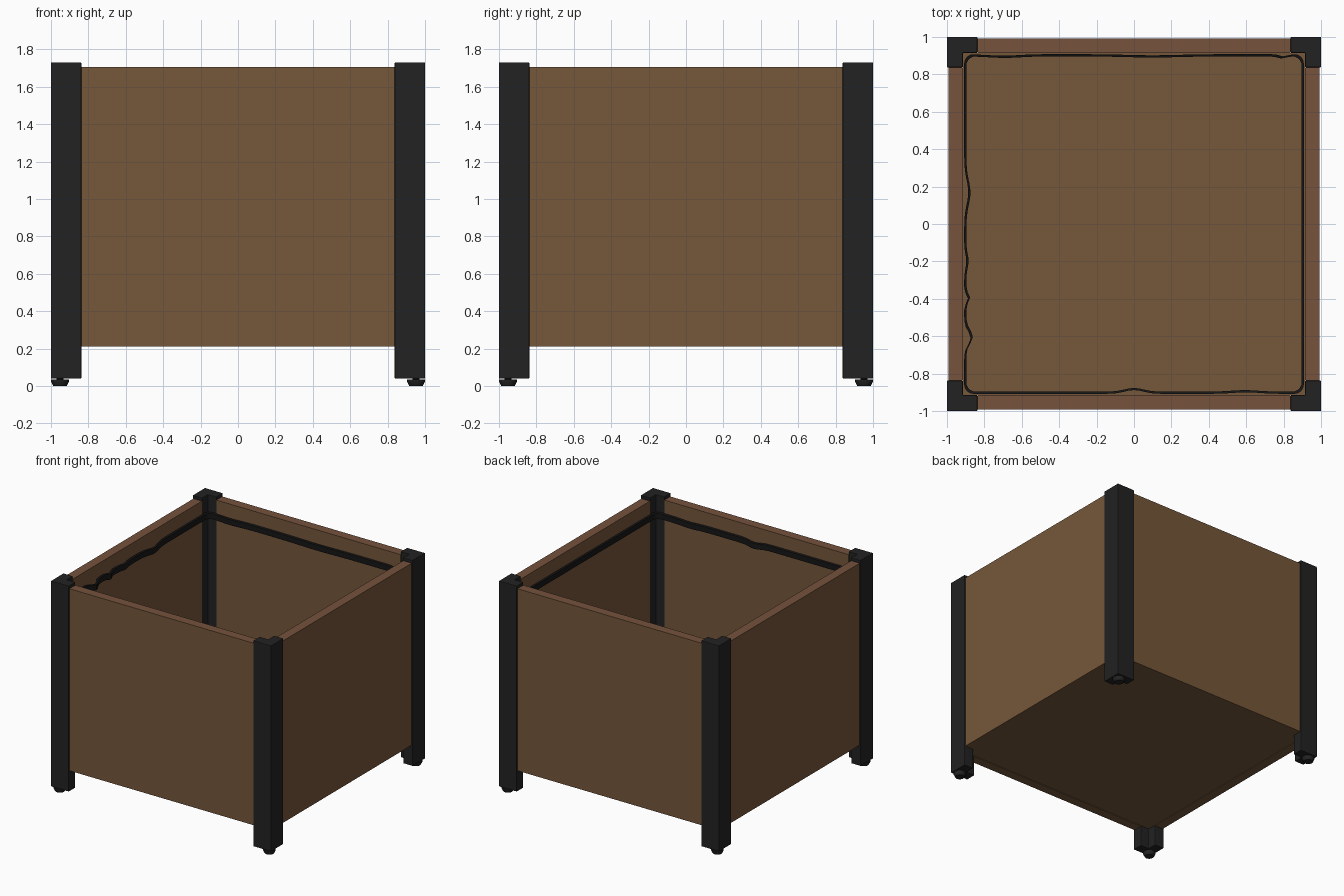
import bpy, bmesh, math

old = bpy.data.objects.get("Cube")
if old:
    bpy.data.objects.remove(old, do_unlink=True)


def material(name, rgb):
    m = bpy.data.materials.new(name)
    m.use_nodes = True
    m.diffuse_color = (*rgb, 1)
    m.node_tree.nodes["Principled BSDF"].inputs["Base Color"].default_value = (*rgb, 1)
    return m


wood = material("brown wood", (0.18, 0.095, 0.042))
edge_wood = material("reddish wood edge", (0.18, 0.085, 0.045))
black = material("black metal", (0.016, 0.016, 0.016))
fabric = material("black fabric", (0.008, 0.008, 0.008))


def finish(name, bm, *mats):
    bmesh.ops.recalc_face_normals(bm, faces=bm.faces[:])
    mesh = bpy.data.meshes.new(name)
    bm.to_mesh(mesh)
    bm.free()
    for m in mats:
        mesh.materials.append(m)
    ob = bpy.data.objects.new(name, mesh)
    bpy.context.collection.objects.link(ob)
    return ob


def prism(name, outline, z0, z1, *mats):
    bm = bmesh.new()
    face = bm.faces.new([bm.verts.new((x, y, z0)) for x, y in outline])
    top = bmesh.ops.extrude_face_region(bm, geom=[face])["geom"]
    bmesh.ops.translate(bm, vec=(0, 0, z1 - z0),
                        verts=[v for v in top if isinstance(v, bmesh.types.BMVert)])
    if len(mats) > 1:
        bm.normal_update()
        for f in bm.faces:
            f.material_index = int(all(v.co.z > z1 - 0.001 for v in f.verts))
    return finish(name, bm, *mats)


def bevel(ob, width):
    mod = ob.modifiers.new("soft edges", "BEVEL")
    mod.width = width
    mod.segments = 2


OUTER, INNER, ARM = 0.992, 0.915, 0.838

# Four wall panels between the posts
for i, side in enumerate(("front", "left", "back", "right")):
    panel = prism(side + "_panel",
                  [(-ARM, -OUTER), (ARM, -OUTER), (ARM, -INNER), (-ARM, -INNER)],
                  0.21, 1.705, wood, edge_wood)
    panel.rotation_euler.z = i * math.pi / 2

# Floor board
prism("floor_board", [(-INNER, -INNER), (INNER, -INNER), (INNER, INNER), (-INNER, INNER)],
      0.215, 0.25, wood)

# L-shaped corner posts, each with a tapered levelling foot
corners = ("front_right", "front_left", "back_left", "back_right")
for i, corner in enumerate(corners):
    post = prism(corner + "_post",
                 [(-1, -1), (-ARM, -1), (-ARM, -INNER), (-INNER, -INNER),
                  (-INNER, -ARM), (-1, -ARM)], 0.04, 1.73, black)
    bevel(post, 0.004)
    post.rotation_euler.z = i * math.pi / 2

    bm = bmesh.new()
    rings = []
    for r, z in ((0.036, 0), (0.048, 0.024), (0.048, 0.034), (0.018, 0.036), (0.018, 0.06)):
        rings.append([bm.verts.new((r * math.cos(a * math.tau / 16),
                                    r * math.sin(a * math.tau / 16), z)) for a in range(16)])
    for low, high in zip(rings, rings[1:]):
        for a in range(16):
            b = (a + 1) % 16
            bm.faces.new((low[a], low[b], high[b], high[a]))
    bm.faces.new(rings[0])
    bm.faces.new(rings[-1])
    foot = finish(corner + "_foot", bm, black)
    foot.location = (0.952 * (1 if "left" in corner else -1),
                     0.952 * (1 if "back" in corner else -1), 0)

# Creased fabric rim around the inside: (side, position, depth, width) of each fold
folds = (("x", 0.17, 0.022, 0.09), ("x", -0.2, 0.012, 0.05), ("x", -0.4, 0.02, 0.03),
         ("x", -0.61, 0.035, 0.05), ("front", 0, 0.02, 0.07), ("front", 0.6, 0.008, 0.1),
         ("back", 0.8, 0.012, 0.03), ("back", -0.7, 0.008, 0.12), ("back", 0.1, 0.006, 0.2))


def fold_depth(side, t):
    return sum(d * math.exp(-((t - p) / w) ** 2) for s, p, d, w in folds if s == side)


HALF, RADIUS, STEPS = 0.908, 0.05, 56
run = HALF - RADIUS
path = []
for i, side in enumerate(("front", "left", "back", "x")):
    c, s = math.cos(i * math.pi / 2), math.sin(i * math.pi / 2)
    pts = [(-run + 2 * run * k / STEPS, -HALF) for k in range(STEPS + 1)]
    pts += [(run + RADIUS * math.sin(a * math.pi / 12),
             -run - RADIUS * math.cos(a * math.pi / 12)) for a in range(1, 6)]
    for k, (x, y) in enumerate(pts):
        along = -x if side in ("back", "x") else x
        push = fold_depth(side, along) if k <= STEPS else 0
        y += push
        path.append((x * c - y * s, x * s + y * c, push))

bm = bmesh.new()
loops = []
for x, y, push in path:
    inset = 1 - 0.012 / HALF
    lift = 1.545 - push * 0.3
    loops.append([bm.verts.new(p) for p in (
        (x, y, lift), (x, y, lift + 0.055),
        (x * inset, y * inset, lift + 0.05), (x * inset, y * inset, lift + 0.005))])
for a, b in zip(loops, loops[1:] + loops[:1]):
    for k in range(4):
        n = (k + 1) % 4
        bm.faces.new((a[k], a[n], b[n], b[k]))
finish("fabric_rim", bm, fabric)

# Smooth the rounded parts while keeping edges sharp
bpy.ops.object.select_all(action="DESELECT")
for ob in bpy.context.scene.objects:
    if ob.type == "MESH" and ("foot" in ob.name or "rim" in ob.name):
        ob.select_set(True)
        bpy.context.view_layer.objects.active = ob
bpy.ops.object.shade_smooth_by_angle(angle=math.radians(35))
